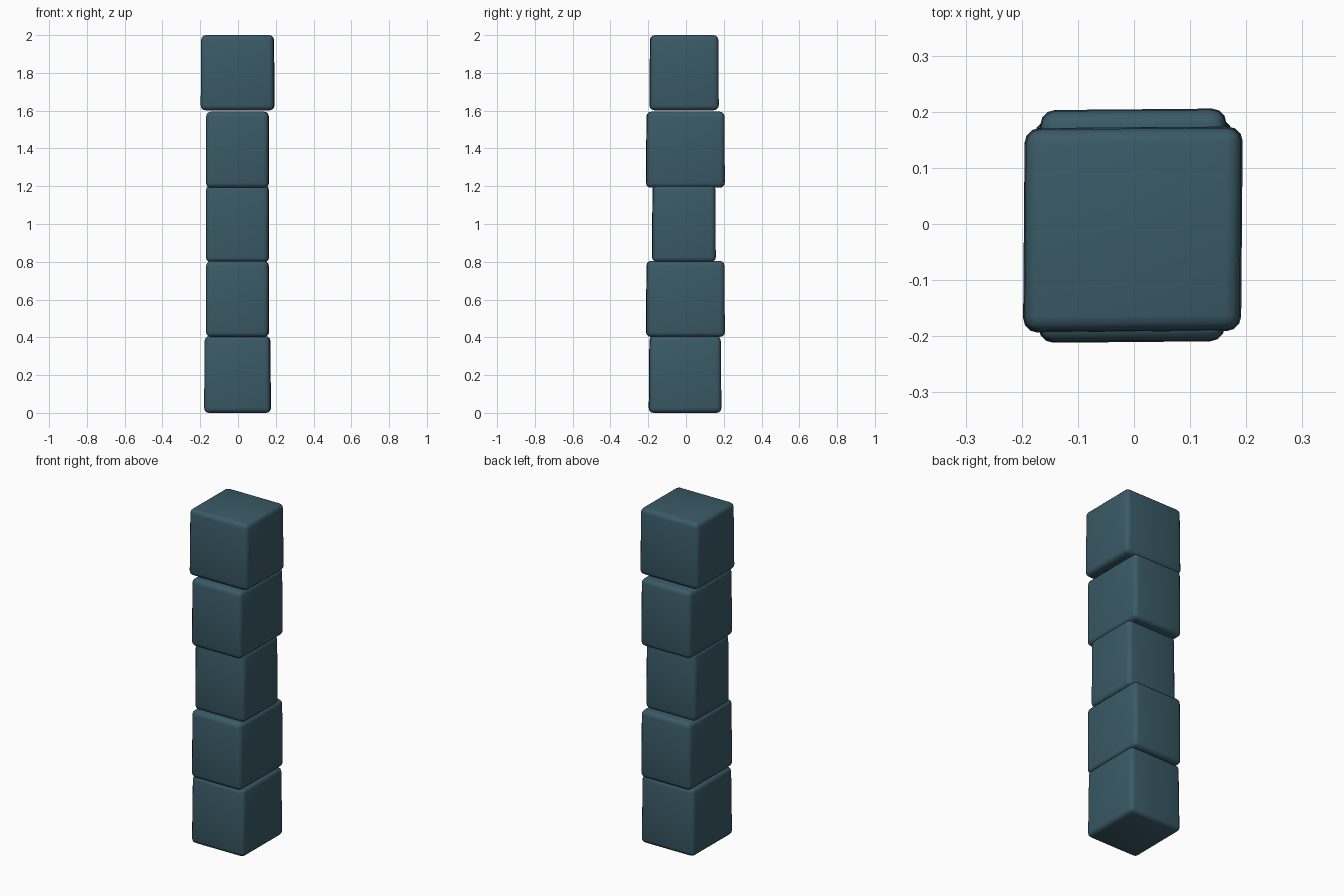
import bpy, bmesh

if "Cube" in bpy.data.objects:
    bpy.data.objects.remove(bpy.data.objects["Cube"])

# One dark teal stone colour
teal = bpy.data.materials.new("dark_teal")
teal.diffuse_color = (0.042, 0.102, 0.133, 1)
teal.use_nodes = True
teal.node_tree.nodes["Principled BSDF"].inputs["Base Color"].default_value = teal.diffuse_color


def block(name, x0, x1, y0, y1, z0, z1, top=1.0, skew=0.0):
    """Rounded, slightly uneven block; top scales the upper face, skew leans two corners."""
    bm = bmesh.new()
    bmesh.ops.create_cube(bm, size=1)
    cx, cy = (x0 + x1) / 2, (y0 + y1) / 2
    for v in bm.verts:
        px, py, pz = v.co
        s = top if pz > 0 else 1.0
        v.co.x = cx + px * (x1 - x0) * s
        v.co.y = cy + py * (y1 - y0) * s
        v.co.z = z1 if pz > 0 else z0
        if px * py < 0:                      # pull one diagonal pair inwards
            v.co.x -= skew * (1 if px > 0 else -1)
            v.co.y -= skew * (1 if py > 0 else -1)
    bmesh.ops.bevel(bm, geom=bm.edges[:], offset=0.026, segments=3,
                    profile=0.5, affect='EDGES')
    for f in bm.faces:
        f.smooth = True
    me = bpy.data.meshes.new(name)
    bm.to_mesh(me)
    bm.free()
    me.materials.append(teal)
    ob = bpy.data.objects.new(name, me)
    bpy.context.collection.objects.link(ob)
    return ob


# Column of five blocks, bottom to top
block("base_block", -0.18, 0.175, -0.198, 0.188, 0.0, 0.407, 0.98, 0.003)
block("lower_block", -0.17, 0.165, -0.212, 0.206, 0.402, 0.805, 0.99, 0.003)
block("middle_block", -0.17, 0.165, -0.18, 0.158, 0.798, 1.208, 0.99, 0.003)
block("upper_block", -0.17, 0.165, -0.212, 0.206, 1.192, 1.595, 0.99, 0.003)
block("top_block", -0.198, 0.194, -0.194, 0.174, 1.602, 2.0, 0.985, 0.003)
